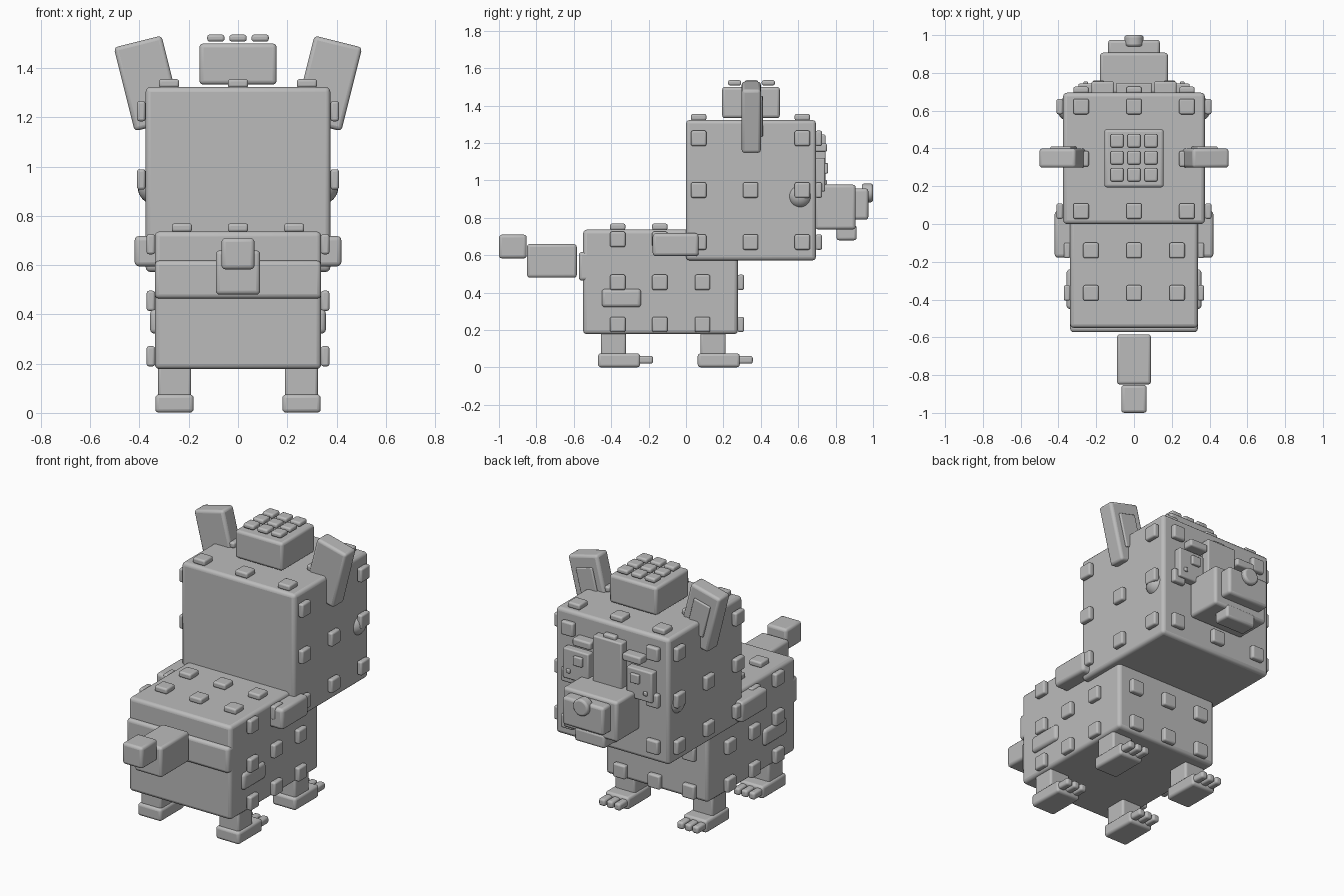
import bpy
from math import radians
from mathutils import Matrix, Vector

cube = bpy.data.objects.get("Cube")
if cube:
    bpy.data.objects.remove(cube, do_unlink=True)

grey = bpy.data.materials.new("plain_grey")
grey.use_nodes = True
colour = (0.5, 0.5, 0.5, 1)
grey.diffuse_color = colour
grey.node_tree.nodes["Principled BSDF"].inputs["Base Color"].default_value = colour


def finish(obj, name, bevel):
    obj.name = name
    obj.data.materials.append(grey)
    if bevel:
        mod = obj.modifiers.new("rounded_edges", "BEVEL")
        mod.width = bevel
        mod.segments = 3
        mod.limit_method = "ANGLE"
    bpy.ops.object.shade_smooth_by_angle(angle=radians(35))
    return obj


def box(name, x, y, z, bevel=0.012):
    """Rounded box from (min, max) ranges on each axis."""
    lo, hi = Vector((x[0], y[0], z[0])), Vector((x[1], y[1], z[1]))
    bpy.ops.mesh.primitive_cube_add(size=1, location=(lo + hi) / 2)
    obj = bpy.context.object
    obj.data.transform(Matrix.Diagonal((*(hi - lo), 1)))
    return finish(obj, name, bevel)


def block(name, centre, size, bevel=0.012):
    ranges = [(c - s / 2, c + s / 2) for c, s in zip(centre, size)]
    return box(name, *ranges, bevel)


def sides(x):
    """Ordered x range for each side of the model."""
    yield "left", 1, x
    yield "right", -1, (-x[1], -x[0])


def stud_grid(name, axis, level, first, second, size=0.082, depth=0.034):
    """Square studs on the plane where the given axis equals level."""
    for a in first:
        for b in second:
            centre = [a, b]
            centre.insert(axis, level)
            dims = [size] * 3
            dims[axis] = depth
            block(name, centre, dims, 0.01)


# Torso and rump band
box("torso", (-0.338, 0.338), (-0.55, 0.277), (0.178, 0.737), 0.02)
box("rump_band", (-0.338, 0.338), (-0.573, -0.5), (0.464, 0.618), 0.018)
body_y, body_z, body_x = (-0.365, -0.14, 0.088), (0.23, 0.455, 0.685), (-0.228, 0, 0.228)
for s in (-1, 1):
    stud_grid("torso_side_stud", 0, s * 0.354, body_y, body_z)
stud_grid("torso_top_stud", 2, 0.752, body_x, body_y)
stud_grid("chest_stud", 1, 0.293, body_x, body_z)

# Tail
box("tail_base", (-0.09, 0.09), (-0.85, -0.584), (0.48, 0.66), 0.016)
box("tail_tip", (-0.067, 0.067), (-1, -0.852), (0.583, 0.71), 0.016)

# Limbs, shoulder and hip blocks
for side, s, _ in sides((0, 1)):
    for label, y in (("rear", -0.388), ("front", 0.145)):
        block(f"{label}_{side}_leg", (s * 0.257, y, 0.13), (0.134, 0.134, 0.15))
        block(f"{label}_{side}_foot", (s * 0.258, y + 0.03, 0.038), (0.156, 0.225, 0.074), 0.015)
        for i in (-1, 0, 1):
            block(f"{label}_{side}_toe", (s * 0.258 + i * 0.05, y + 0.165, 0.041),
                  (0.042, 0.094, 0.042), 0.012)
for side, s, x in sides((0.3, 0.42)):
    box(f"{side}_shoulder", x, (-0.178, 0.068), (0.595, 0.718), 0.018)
for side, s, x in sides((0.3, 0.357)):
    box(f"{side}_hip", x, (-0.45, -0.24), (0.322, 0.42), 0.018)

# Head with studs on top, sides and face
box("head", (-0.375, 0.375), (0, 0.695), (0.572, 1.323), 0.02)
head_y, head_z, head_x = (0.068, 0.345, 0.622), (0.67, 0.948, 1.225), (-0.28, 0, 0.28)
for s in (-1, 1):
    stud_grid("head_side_stud", 0, s * 0.393, head_y, head_z)
stud_grid("head_top_stud", 2, 1.338, head_x, head_y)
stud_grid("face_stud", 1, 0.71, head_x, head_z)

# Crown block
box("crown", (-0.157, 0.157), (0.193, 0.502), (1.333, 1.5), 0.016)
stud_grid("crown_stud", 2, 1.522, (-0.09, 0, 0.09), (0.26, 0.35, 0.44), 0.07, 0.028)

# Tilted ears with inner plates
for side, s, _ in sides((0, 1)):
    pivot = Vector((s * 0.365, 0.349, 1.338))
    tilt = Matrix.Rotation(s * radians(14), 4, "Y")
    ear = block(f"{side}_ear", pivot, (0.2, 0.102, 0.35), 0.016)
    inner = block(f"{side}_inner_ear", pivot, (0.11, 0.02, 0.2), 0.006)
    inner.data.transform(Matrix.Translation((0, 0.052, 0.005)))
    for obj in (ear, inner):
        obj.data.transform(tilt)

# Cheeks
for side, s, _ in sides((0, 1)):
    bpy.ops.mesh.primitive_uv_sphere_add(segments=24, ring_count=16, radius=0.067,
                                         location=(s * 0.34, 0.61, 0.915))
    finish(bpy.context.object, f"{side}_cheek", 0)

# Eyes and brows
for side, s, _ in sides((0, 1)):
    block(f"{side}_eye", (s * 0.21, 0.718, 1.03), (0.17, 0.05, 0.18), 0.008)
    block(f"{side}_pupil", (s * 0.188, 0.748, 1.065), (0.058, 0.022, 0.055), 0.006)
    block(f"{side}_eye_glint", (s * 0.255, 0.745, 0.99), (0.024, 0.018, 0.024), 0.005)
    block(f"{side}_brow", (s * 0.165, 0.72, 1.175), (0.12, 0.068, 0.045), 0.01)

# Forehead plate and muzzle
box("forehead_plate", (-0.096, 0.096), (0.69, 0.746), (0.94, 1.245), 0.008)
box("snout", (-0.18, 0.18), (0.69, 0.907), (0.738, 0.977), 0.016)
box("muzzle", (-0.137, 0.137), (0.88, 0.975), (0.79, 0.957), 0.016)
box("jaw", (-0.1, 0.1), (0.805, 0.912), (0.68, 0.76), 0.014)
bpy.ops.mesh.primitive_cylinder_add(vertices=32, radius=0.05, depth=0.06,
                                    location=(0, 0.97, 0.933), rotation=(radians(90), 0, 0))
finish(bpy.context.object, "nose", 0.012)
